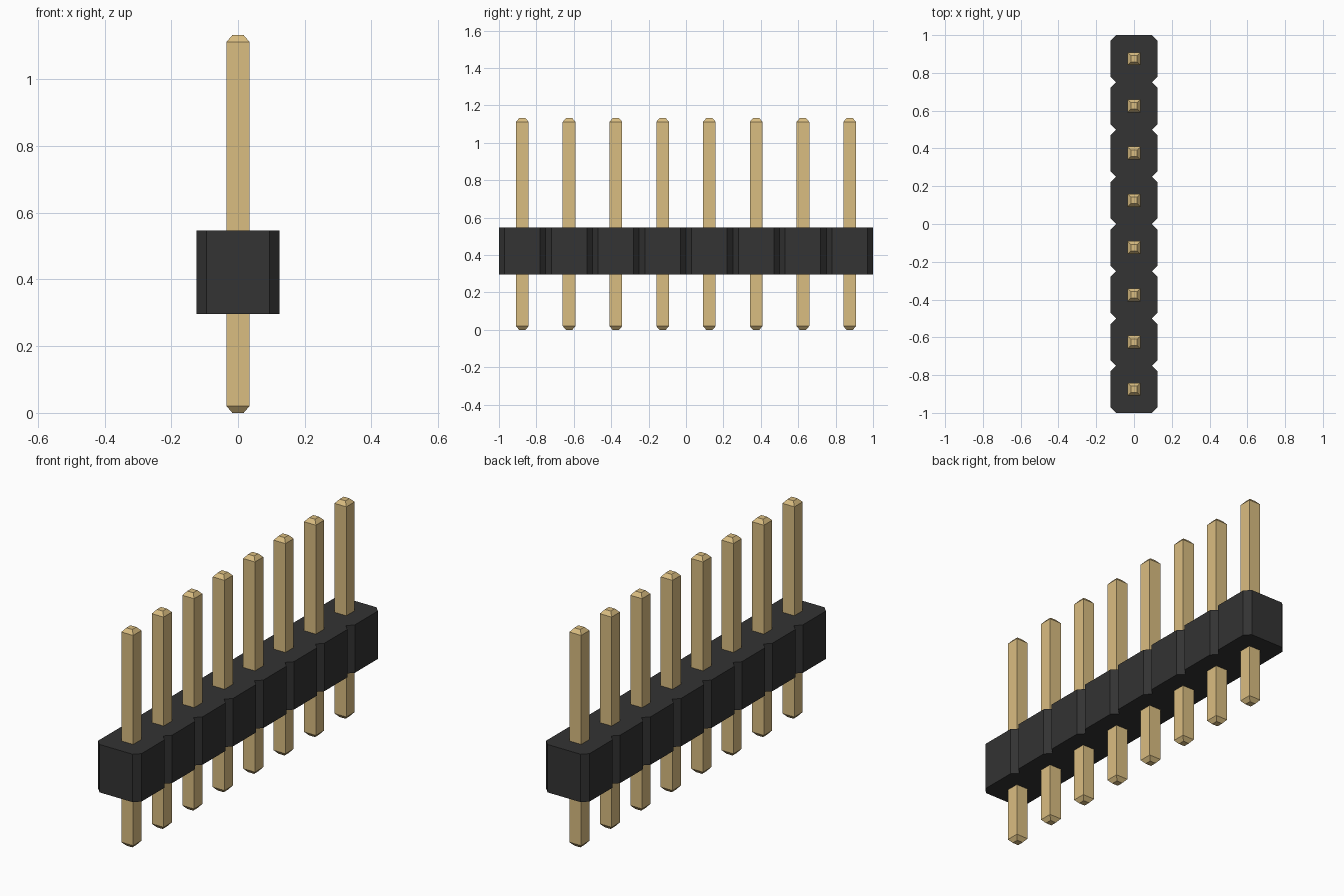
import bpy
import bmesh

cube = bpy.data.objects.get("Cube")
if cube:
    bpy.data.objects.remove(cube, do_unlink=True)

COUNT = 8
PITCH = 0.25
HALF = PITCH / 2
CHAMFER = 0.03
BODY_BOTTOM, BODY_TOP = 0.297, 0.546
PIN_HALF, TIP_HALF, TIP_HEIGHT, PIN_TOP = 0.034, 0.017, 0.02, 1.132


def make_material(name, color):
    mat = bpy.data.materials.new(name)
    mat.use_nodes = True
    mat.diffuse_color = color
    mat.node_tree.nodes["Principled BSDF"].inputs["Base Color"].default_value = color
    return mat


def loft(name, rings, mat):
    """Join matching rings of points with side walls and cap both ends."""
    bm = bmesh.new()
    loops = [[bm.verts.new(p) for p in ring] for ring in rings]
    n = len(loops[0])
    for low, high in zip(loops, loops[1:]):
        for i in range(n):
            j = (i + 1) % n
            bm.faces.new((low[i], low[j], high[j], high[i]))
    bm.faces.new(loops[0][::-1])
    bm.faces.new(loops[-1])
    bmesh.ops.recalc_face_normals(bm, faces=bm.faces)
    mesh = bpy.data.meshes.new(name)
    bm.to_mesh(mesh)
    bm.free()
    mesh.materials.append(mat)
    obj = bpy.data.objects.new(name, mesh)
    bpy.context.collection.objects.link(obj)
    return obj


black = make_material("black plastic", (0.033, 0.033, 0.033, 1))
gold = make_material("gold metal", (0.70, 0.51, 0.22, 1))

# Housing: one outline of chamfered segments, notched between neighbours
centers = [(i - (COUNT - 1) / 2) * PITCH for i in range(COUNT)]
right_side = []
for i, c in enumerate(centers):
    if i == 0:
        right_side.append((HALF - CHAMFER, c - HALF))
    right_side += [(HALF, c - HALF + CHAMFER), (HALF, c + HALF - CHAMFER),
                   (HALF - CHAMFER, c + HALF)]
outline = right_side + [(-x, y) for x, y in reversed(right_side)]
loft("housing", [[(x, y, z) for x, y in outline] for z in (BODY_BOTTOM, BODY_TOP)], black)

# Pins: square posts with a tapered tip at each end
levels = [(TIP_HALF, 0), (PIN_HALF, TIP_HEIGHT),
          (PIN_HALF, PIN_TOP - TIP_HEIGHT), (TIP_HALF, PIN_TOP)]
corners = [(-1, -1), (1, -1), (1, 1), (-1, 1)]
for i, c in enumerate(centers):
    loft(f"pin_{i + 1}", [[(x * r, c + y * r, z) for x, y in corners] for r, z in levels], gold)
